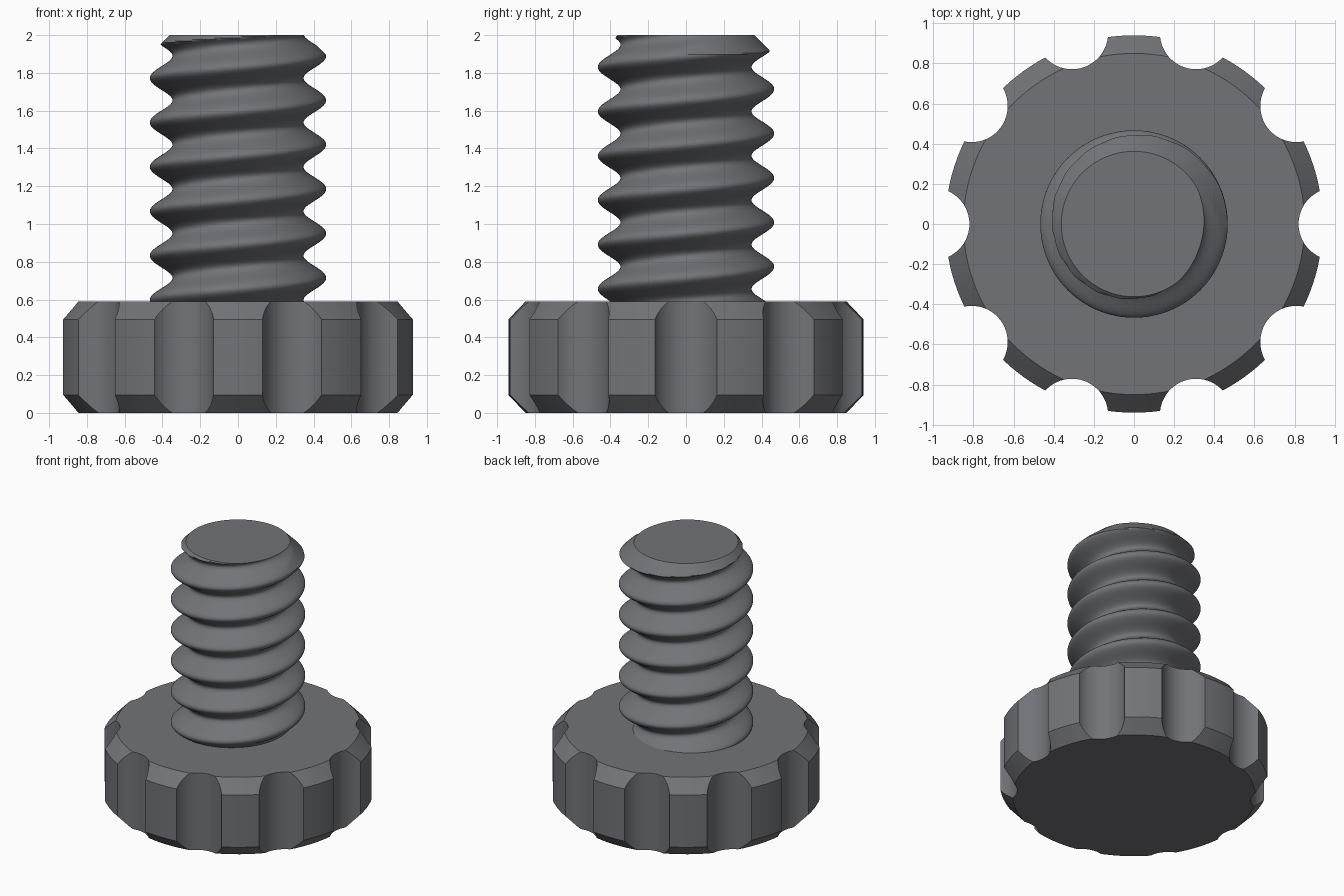
import bpy, bmesh, math

if "Cube" in bpy.data.objects:
    bpy.data.objects.remove(bpy.data.objects["Cube"])

steel = bpy.data.materials.new("dark_grey")
steel.diffuse_color = (0.17, 0.174, 0.19, 1)
steel.use_nodes = True
steel.node_tree.nodes["Principled BSDF"].inputs["Base Color"].default_value = steel.diffuse_color


def skin(name, rows, angle):
    """Closed skin over equal-length rings, listed from bottom to top."""
    bm = bmesh.new()
    rings = [[bm.verts.new(p) for p in row] for row in rows]
    n = len(rings[0])
    for low, high in zip(rings, rings[1:]):
        for i in range(n):
            j = (i + 1) % n
            bm.faces.new((low[i], low[j], high[j], high[i]))
    bm.faces.new(rings[0][::-1])
    bm.faces.new(rings[-1])
    # Merges the collapsed chamfer faces in the notch floors
    bmesh.ops.remove_doubles(bm, verts=bm.verts, dist=1e-5)
    bmesh.ops.recalc_face_normals(bm, faces=bm.faces)
    mesh = bpy.data.meshes.new(name)
    bm.to_mesh(mesh)
    bm.free()
    mesh.materials.append(steel)
    obj = bpy.data.objects.new(name, mesh)
    bpy.context.collection.objects.link(obj)
    bpy.ops.object.select_all(action='DESELECT')
    obj.select_set(True)
    bpy.context.view_layer.objects.active = obj
    bpy.ops.object.shade_smooth_by_angle(angle=math.radians(angle))
    return obj


# Knob head: chamfered disc with ten round grip notches
LOBES, OUTER, FACE, TOP, CHAMFER = 10, 0.94, 0.85, 0.59, 0.095
NOTCH_AT, NOTCH_R = 1.0, 0.18


def notch_angle(r):
    return math.acos((NOTCH_AT**2 + NOTCH_R**2 - r * r) / (2 * NOTCH_AT * NOTCH_R))


inner, outer = notch_angle(FACE), notch_angle(OUTER)
half = [inner * i / 6 for i in range(1, 7)]
half += [inner + (outer - inner) * i / 6 for i in range(1, 7)]
sweep = [-a for a in reversed(half)] + [0] + half

outline = []  # (radius, angle) pairs around the head
for k in range(LOBES):
    mid = k * math.tau / LOBES
    for a in sweep:
        x, y = NOTCH_AT - NOTCH_R * math.cos(a), NOTCH_R * math.sin(a)
        outline.append((math.hypot(x, y), mid + math.atan2(y, x)))
    edge = outline[-1][1] - mid
    span = math.tau / LOBES - 2 * edge
    outline += [(OUTER, mid + edge + span * i / 6) for i in range(1, 6)]


def head_row(face, top):
    row = []
    for r, t in outline:
        z = max(0, r - FACE) / (OUTER - FACE) * CHAMFER
        if face:
            r, z = min(r, FACE), 0
        row.append((r * math.cos(t), r * math.sin(t), TOP - z if top else z))
    return row


skin("knob_head", [head_row(True, False), head_row(False, False),
                   head_row(False, True), head_row(True, True)], 28)

# Threaded shaft: right-handed rounded helix with a chamfered tip
PITCH, CREST_Z, MEAN, DEPTH = 0.235, 1.89, 0.407, 0.06
START, END, TIP, ROWS, SIDES = 0.57, 2.0, 0.362, 180, 96

thread = []
for j in range(ROWS + 1):
    z = START + (END - START) * j / ROWS
    row = []
    for i in range(SIDES):
        t = math.tau * i / SIDES
        r = MEAN + DEPTH * math.cos(math.tau * (z - CREST_Z) / PITCH - t)
        r = min(r, TIP + (END - z))
        row.append((r * math.cos(t), r * math.sin(t), z))
    thread.append(row)
skin("threaded_shaft", thread, 30)
